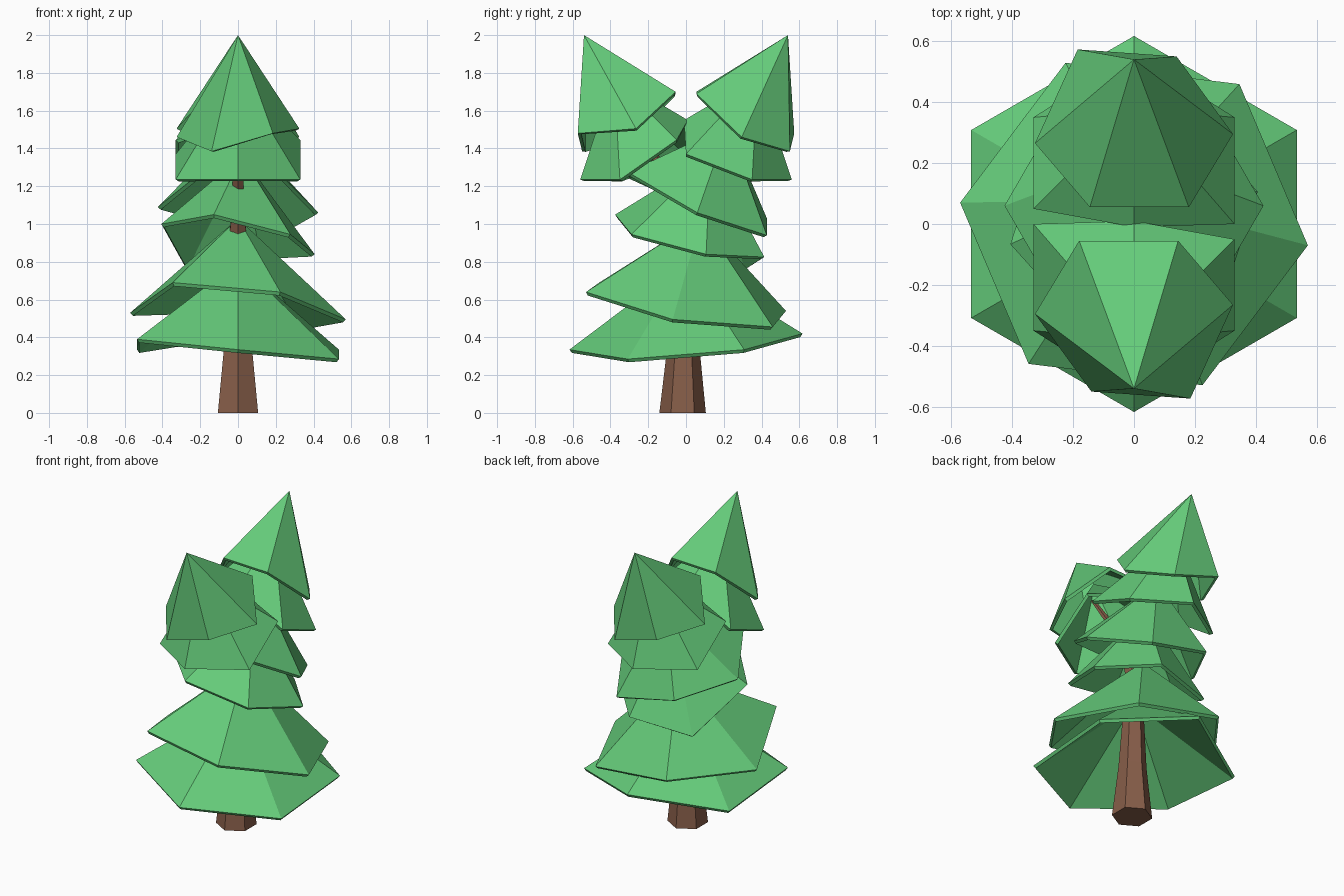
import bpy
import bmesh
from math import cos, sin, radians
from mathutils import Vector

default = bpy.data.objects.get("Cube")
if default:
    bpy.data.objects.remove(default, do_unlink=True)


def make_material(name, color):
    mat = bpy.data.materials.new(name)
    mat.use_nodes = True
    mat.diffuse_color = (*color, 1)
    mat.node_tree.nodes["Principled BSDF"].inputs["Base Color"].default_value = (*color, 1)
    return mat


needle_green = make_material("needle_green", (0.13, 0.6, 0.195))
bark_brown = make_material("bark_brown", (0.24, 0.11, 0.066))


def finish(bm, name, mat):
    mesh = bpy.data.meshes.new(name)
    bm.to_mesh(mesh)
    bm.free()
    mesh.materials.append(mat)
    obj = bpy.data.objects.new(name, mesh)
    bpy.context.collection.objects.link(obj)
    return obj


def foliage(name, rim, tip):
    """Hollow six-sided skirt: rim runs anticlockwise, closed by a tip."""
    bm = bmesh.new()
    top = bm.verts.new(tip)
    ring = [bm.verts.new(p) for p in rim]
    for i, v in enumerate(ring):
        bm.faces.new((v, ring[(i + 1) % len(ring)], top))
    shell = finish(bm, name, needle_green).modifiers.new("shell", "SOLIDIFY")
    shell.thickness = 0.022
    shell.offset = -1


def hexagon(radius, start, shift, heights):
    """Rim points on a regular hexagon, each with its own height."""
    angles = [radians(start + 60 * i) for i in range(6)]
    return [(radius * cos(a), shift + radius * sin(a), z) for a, z in zip(angles, heights)]


def limb(name, path):
    """Six-sided tapering limb through (y, z, radius) stations."""
    bm = bmesh.new()
    rings = []
    for y, z, r in path:
        angles = [radians(30 + 60 * i) for i in range(6)]
        rings.append([bm.verts.new((r * cos(a), y + r * sin(a), z)) for a in angles])
    for low, high in zip(rings, rings[1:]):
        for i in range(6):
            j = (i + 1) % 6
            bm.faces.new((low[i], low[j], high[j], high[i]))
    bm.faces.new(rings[0][::-1])
    bm.faces.new(rings[-1])
    finish(bm, name, bark_brown)


# Trunk and its fork
limb("trunk", [(-0.018, 0, 0.123), (-0.014, 0.34, 0.086), (0, 0.95, 0.049), (0, 1.05, 0.045)])
for side, label in ((-1, "front"), (1, "back")):
    limb(label + "_branch", [(0, 0.95, 0.047), (side * 0.08, 1.18, 0.035),
                             (side * 0.17, 1.36, 0.028), (side * 0.38, 1.66, 0.015)])

# Main foliage skirts, lowest first
foliage("bottom_skirt",
        hexagon(0.617, -90, 0, (0.335, 0.285, 0.335, 0.42, 0.335, 0.39)),
        (0, 0, 0.8))
foliage("second_skirt",
        hexagon(0.575, -7, 0, (0.495, 0.455, 0.54, 0.53, 0.69, 0.64)),
        (0, 0.08, 1.03))
foliage("third_skirt",
        hexagon(0.415, -108, 0.02, (1.05, 0.945, 0.84, 0.825, 0.77, 1.0)),
        (0.02, 0.13, 1.36))
foliage("fourth_skirt",
        hexagon(0.425, -120, 0.06, (1.26, 1.275, 1.06, 0.94, 1.03, 1.09)),
        (0, 0.22, 1.52))

# Twin crowns: the back one is the front one turned half round
collar_rim = [(0, -0.56, 1.235), (0.33, -0.35, 1.235), (0.33, -0.05, 1.445),
              (0, 0.01, 1.55), (-0.33, 0, 1.37), (-0.33, -0.35, 1.235)]
crown_rim = [(-0.14, -0.55, 1.385), (0.185, -0.573, 1.48), (0.325, -0.265, 1.505),
             (0.145, -0.055, 1.7), (-0.18, -0.055, 1.69), (-0.325, -0.295, 1.46)]
for turn, label in ((1, "front"), (-1, "back")):
    def place(p):
        return Vector((turn * p[0], turn * p[1], p[2]))
    foliage(label + "_collar", [place(p) for p in collar_rim], place((0, -0.38, 1.78)))
    foliage(label + "_crown", [place(p) for p in crown_rim], place((0, -0.54, 2.0)))
